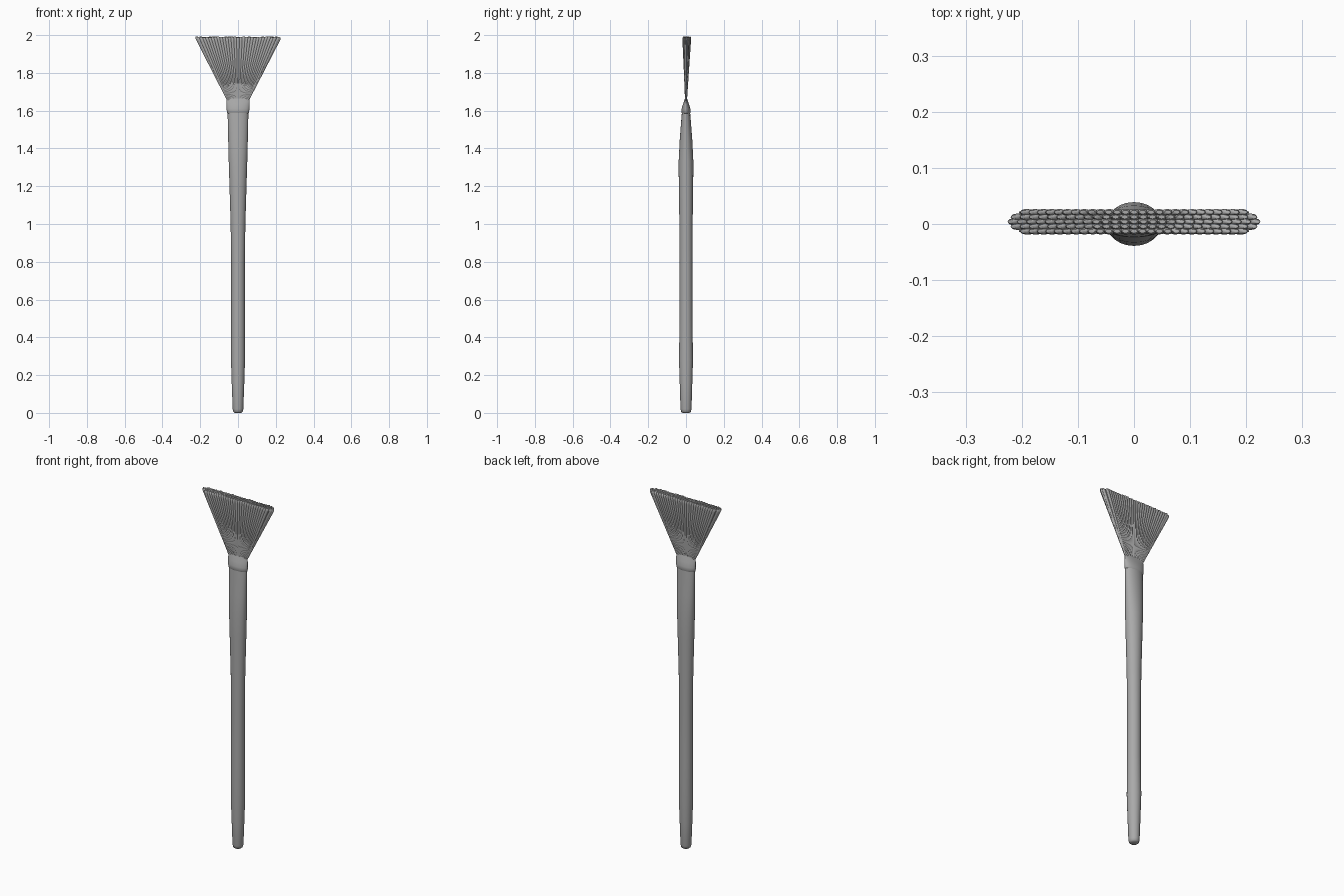
import bpy, bmesh, math, random
from mathutils import Vector

random.seed(4)
cube = bpy.data.objects.get("Cube")
if cube:
    bpy.data.objects.remove(cube)

grey = bpy.data.materials.new("plain grey")
grey.use_nodes = True
colour = (0.4, 0.4, 0.4, 1)
grey.diffuse_color = colour
grey.node_tree.nodes["Principled BSDF"].inputs["Base Color"].default_value = colour


def add_loft(bm, rings, sides):
    """Skin elliptical rings (centre x, centre y, z, half width, half depth)."""
    loops = []
    for cx, cy, z, rx, ry in rings:
        angles = [math.tau * i / sides for i in range(sides)]
        loops.append([bm.verts.new((cx + rx * math.cos(a), cy + ry * math.sin(a), z))
                      for a in angles])
    for low, high in zip(loops, loops[1:]):
        for i in range(sides):
            j = (i + 1) % sides
            bm.faces.new((low[i], low[j], high[j], high[i]))
    bm.faces.new(loops[0][::-1])
    bm.faces.new(loops[-1])


def finish(name, bm, angle):
    mesh = bpy.data.meshes.new(name)
    bm.to_mesh(mesh)
    bm.free()
    obj = bpy.data.objects.new(name, mesh)
    bpy.context.collection.objects.link(obj)
    mesh.materials.append(grey)
    bpy.ops.object.select_all(action='DESELECT')
    obj.select_set(True)
    bpy.context.view_layer.objects.active = obj
    bpy.ops.object.shade_smooth_by_angle(angle=math.radians(angle))
    return obj


# Handle: round at the foot, flattening and widening towards the ferrule
handle = bmesh.new()
profile = [(0, .018, .018), (.006, .025, .026), (.02, .028, .029), (.15, .033, .033),
           (.28, .037, .037), (.5, .036, .034), (.8, .036, .034), (1, .039, .035),
           (1.2, .045, .038), (1.33, .049, .039), (1.45, .052, .033), (1.59, .055, .022)]
add_loft(handle, [(0, 0, z, rx, ry) for z, rx, ry in profile], 24)
finish("handle", handle, 50)

# Ferrule: flat collar pinched at the top
ferrule = bmesh.new()
collar = [(1.585, .054, .021), (1.59, .059, .024), (1.61, .06, .023),
          (1.635, .061, .016), (1.655, .061, .009), (1.665, .058, .006)]
add_loft(ferrule, [(0, 0, z, rx, ry) for z, rx, ry in collar], 32)
finish("ferrule", ferrule, 50)

# Bristles: rows of tapered strands fanning out from the collar
bristles = bmesh.new()
columns, rows = 27, 5
for row in range(rows):
    v = row / (rows - 1) * 2 - 1
    reach = .214 - .022 * v * v
    for col in range(columns):
        u = col / (columns - 1) * 2 - 1
        foot = Vector((u * .052, v * .002, 1.65))
        tip = Vector((u * reach, .004 + v * .0165, 1.98 + random.uniform(-.002, .002)))
        rings = []
        for t, rx, ry in ((0, .004, .003), (.5, .008, .0045), (.97, .0115, .0065),
                          (1, .0115, .0065), (1.03, .006, .0035)):
            p = foot.lerp(tip, t)
            rings.append((p.x, p.y, p.z, rx, ry))
        add_loft(bristles, rings, 8)

# Solid core that closes the gaps between strands
core = [(0, 0, 1.65, .054, .004), (0, .004, 1.98, .205, .018)]
for (ax, ay, az, aw, ad), (bx, by, bz, bw, bd) in zip(core, core[1:]):
    quad = ((-1, -1), (1, -1), (1, 1), (-1, 1))
    low = [bristles.verts.new((ax + sx * aw, ay + sy * ad, az)) for sx, sy in quad]
    high = [bristles.verts.new((bx + sx * bw, by + sy * bd, bz)) for sx, sy in quad]
    for i in range(4):
        j = (i + 1) % 4
        bristles.faces.new((low[i], low[j], high[j], high[i]))
    bristles.faces.new(low[::-1])
    bristles.faces.new(high)
finish("bristles", bristles, 60)
